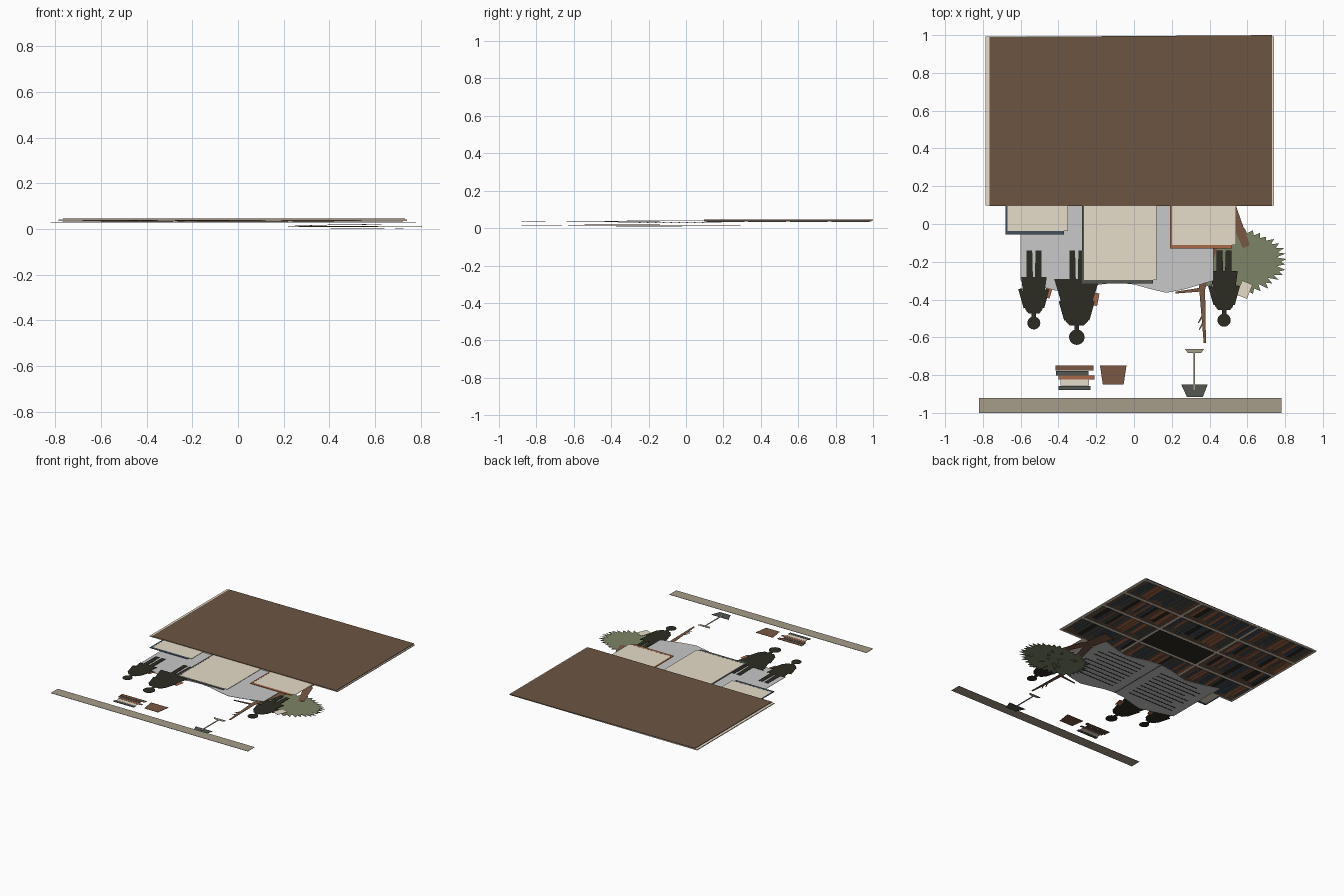
import bpy, bmesh, math, random

random.seed(4)
if "Cube" in bpy.data.objects:
    bpy.data.objects.remove(bpy.data.objects["Cube"])


def make_material(name, code):
    channels = [int(code[i:i + 2], 16) / 255 for i in (0, 2, 4)]
    colour = [((c + 0.055) / 1.055) ** 2.4 for c in channels] + [1]
    m = bpy.data.materials.new(name)
    m.use_nodes = True
    m.diffuse_color = colour
    m.node_tree.nodes["Principled BSDF"].inputs["Base Color"].default_value = colour
    return m


palette = {
    "walnut": "6C5542", "cream": "E6DCC8", "page_grey": "C8C8C8",
    "near_black": "2C2B22", "slate": "525650", "rust": "AA6A49",
    "leaf_green": "7D8566", "taupe": "A69C89", "navy": "42505C",
    "wood": "7A5843"}
names = list(palette)
mats = [make_material(n, c) for n, c in palette.items()]


def plates(name, shapes, z, thick=0.002):
    """One object made of flat extruded outlines: (points, colour)."""
    bm = bmesh.new()
    used = []
    for points, colour in shapes:
        if colour not in used:
            used.append(colour)
        low = [bm.verts.new((x, y, z)) for x, y in points]
        high = [bm.verts.new((x, y, z + thick)) for x, y in points]
        faces = [bm.faces.new(low), bm.faces.new(high)]
        for i in range(len(low)):
            j = (i + 1) % len(low)
            faces.append(bm.faces.new((low[i], low[j], high[j], high[i])))
        for f in faces:
            f.material_index = used.index(colour)
    bmesh.ops.recalc_face_normals(bm, faces=bm.faces)
    mesh = bpy.data.meshes.new(name)
    bm.to_mesh(mesh)
    bm.free()
    for colour in used:
        mesh.materials.append(mats[names.index(colour)])
    ob = bpy.data.objects.new(name, mesh)
    bpy.context.collection.objects.link(ob)
    return ob


def rect(x0, x1, y0, y1):
    return [(x0, y0), (x1, y0), (x1, y1), (x0, y1)]


def disc(x, y, r, n=20):
    return [(x + r * math.cos(i * math.tau / n), y + r * math.sin(i * math.tau / n))
            for i in range(n)]


def limb(x0, y0, w0, x1, y1, w1):
    """Tapered strip between two points."""
    a = math.atan2(y1 - y0, x1 - x0) + math.pi / 2
    c, s = math.cos(a) / 2, math.sin(a) / 2
    return [(x0 + c * w0, y0 + s * w0), (x0 - c * w0, y0 - s * w0),
            (x1 - c * w1, y1 - s * w1), (x1 + c * w1, y1 + s * w1)]


# Ground strip
plates("ground_strip", [(rect(-0.82, 0.78, -1, -0.92), "taupe")], 0.029)

# Bookcase: back board, cream carcass, recesses and books
plates("bookcase_back", [([(-0.765, 0.095), (0.73, 0.095), (0.73, 1), (-0.765, 0.99)], "walnut")], 0.041, 0.004)
plates("bookcase_carcass", [(rect(-0.785, 0.74, 0.097, 0.992), "cream")], 0.035, 0.006)

columns, rows = 3, 4
cell_w, cell_h = 1.51 / columns, 0.89 / rows
recesses, books = [], []
for c in range(columns):
    for r in range(rows):
        x0 = -0.778 + c * cell_w + 0.009
        x1 = x0 + cell_w - 0.018
        y0 = 0.1 + r * cell_h + 0.01
        y1 = y0 + cell_h - 0.02
        empty = c == 1 and r == 1
        recesses.append((rect(x0, x1, y0, y1), "near_black" if empty else "walnut"))
        if empty:
            continue
        x = x0 + 0.006
        while x < x1 - 0.04:
            w = random.uniform(0.018, 0.036)
            top = y1 - (y1 - y0) * random.uniform(0.68, 0.94)
            tint = random.choice(["rust", "navy", "slate", "wood", "navy", "near_black", "slate", "rust"])
            books.append((rect(x, x + w, top, y1), tint))
            x += w + 0.003
plates("bookcase_recesses", recesses, 0.034, 0.001)
plates("shelved_books", books, 0.0325, 0.0015)

# Large upright boards with coloured edges
for name, x0, x1, y, tint in (("left_board", -0.68, -0.35, -0.055, "navy"),
                              ("middle_board", -0.275, 0.12, -0.315, "slate"),
                              ("right_board", 0.19, 0.54, -0.13, "rust")):
    plates(name, [(rect(x0 + 0.01, x1, y + 0.018, 0.11), "cream")], 0.038)
    plates(name + "_cover", [(rect(x0, x0 + 0.011, y, 0.11), tint),
                             (rect(x0, x1 - 0.02, y, y + 0.019), tint)], 0.0375, 0.003)

# Open book with curved page edges and lines of print
mid = -0.09
curve = [(0, -0.31), (0.09, -0.32), (0.18, -0.345), (0.26, -0.364), (0.36, -0.345), (0.51, -0.3)]
pages, print_lines = [], []
for s in (-1, 1):
    near = [(mid + s * x, y) for x, y in curve]
    far = [(x, y + 0.49) for x, y in reversed(near)]
    pages.append((near + far, "page_grey"))
    for i in range(9):
        y = -0.25 + i * 0.042
        a, b = sorted((mid + s * 0.07, mid + s * (0.45 - 0.06 * (i % 3 == 2))))
        print_lines.append((rect(a, b, y, y + 0.008), "near_black"))
plates("open_book_pages", pages, 0.03)
plates("open_book_print", print_lines, 0.0285, 0.001)
plates("open_book_spine", [(rect(mid - 0.004, mid + 0.004, -0.31, 0.18), "slate")], 0.0287, 0.001)


# Standing figures
def figure(name, x, head_y, r, shoulder, hem, hem_y, z, held, tint):
    top = head_y + r * 1.5
    half = [(shoulder * 0.65, top), (shoulder, top + 0.02),
            (shoulder * 1.15, top + 0.07), (hem, hem_y)]
    body = [(x + w, y) for w, y in half] + [(x - w, y) for w, y in reversed(half)]
    shapes = [(disc(x, head_y, r), "near_black"), (body, "near_black"),
              (rect(x - 0.012, x + 0.012, head_y, top + 0.01), "near_black")]
    for s in (-1, 1):
        shapes.append((limb(x + s * 0.022, hem_y - 0.01, 0.034, x + s * 0.024, -0.14, 0.03), "near_black"))
        shapes.append((limb(x + s * shoulder * 0.95, top + 0.03, 0.024,
                            x + s * (shoulder + 0.028), top + 0.13, 0.02), "near_black"))
    plates(name, shapes, z)
    plates(name + "_held_book", [(limb(*held), tint)], z - 0.001, 0.0015)


figure("left_figure", -0.53, -0.524, 0.034, 0.045, 0.068, -0.28, 0.037,
       (-0.462, -0.39, 0.03, -0.447, -0.34, 0.03), "rust")
figure("middle_figure", -0.303, -0.599, 0.041, 0.058, 0.12, -0.29, 0.035,
       (-0.215, -0.43, 0.04, -0.2, -0.365, 0.035), "rust")
figure("right_figure", 0.477, -0.509, 0.035, 0.047, 0.072, -0.25, 0.019,
       (0.57, -0.385, 0.06, 0.6, -0.31, 0.06), "cream")

# Tree: trunk, boughs, twigs and a jagged crown
plates("tree_trunk", [
    (limb(0.45, 0.28, 0.1, 0.5, 0.05, 0.065), "wood"),
    (limb(0.51, 0.09, 0.06, 0.595, -0.12, 0.04), "wood"),
    (limb(0.47, 0.08, 0.06, 0.36, -0.34, 0.035), "wood"),
    (limb(0.36, -0.33, 0.032, 0.375, -0.63, 0.012), "wood"),
    (limb(0.375, -0.345, 0.022, 0.22, -0.363, 0.01), "wood"),
    (limb(0.365, -0.48, 0.01, 0.34, -0.525, 0.005), "wood"),
    (limb(0.368, -0.52, 0.01, 0.345, -0.56, 0.005), "wood")], 0.012)
crown = []
count = 76
for i in range(count):
    a = i * math.tau / count
    k = random.uniform(0.95, 1.05) if i % 2 else random.uniform(0.8, 0.92)
    crown.append((0.54 + 0.265 * k * math.cos(a), -0.2 + 0.172 * k * math.sin(a)))
plates("tree_crown", [(crown, "leaf_green")], 0.008)
leaves = []
for i in range(16):
    a, d = random.uniform(0, math.tau), math.sqrt(random.random()) * 0.8
    x, y = 0.54 + 0.23 * d * math.cos(a), -0.2 + 0.15 * d * math.sin(a)
    leaves.append((limb(x, y, 0.024, x + 0.035 * math.cos(a), y + 0.035 * math.sin(a), 0.004), "leaf_green"))
plates("tree_leaves", leaves, 0.0, 0.0015)

# Stack of books
plates("book_stack", [
    (rect(-0.4, -0.23, -0.88, -0.858), "slate"),
    (rect(-0.39, -0.237, -0.856, -0.824), "cream"),
    (rect(-0.4, -0.21, -0.822, -0.803), "rust"),
    (rect(-0.412, -0.24, -0.801, -0.779), "slate"),
    (rect(-0.415, -0.215, -0.776, -0.75), "wood")], 0.035)

# Basket
plates("basket", [([(-0.18, -0.75), (-0.04, -0.75), (-0.055, -0.85), (-0.165, -0.85)], "wood")], 0.035)

# Lamp
plates("lamp_shade", [([(0.25, -0.85), (0.39, -0.85), (0.365, -0.915), (0.28, -0.915)], "slate")], 0.013)
plates("lamp_pole", [(rect(0.314, 0.324, -0.88, -0.68), "taupe")], 0.015)
plates("lamp_base", [([(0.27, -0.663), (0.37, -0.663), (0.355, -0.683), (0.285, -0.683)], "taupe")], 0.014)
